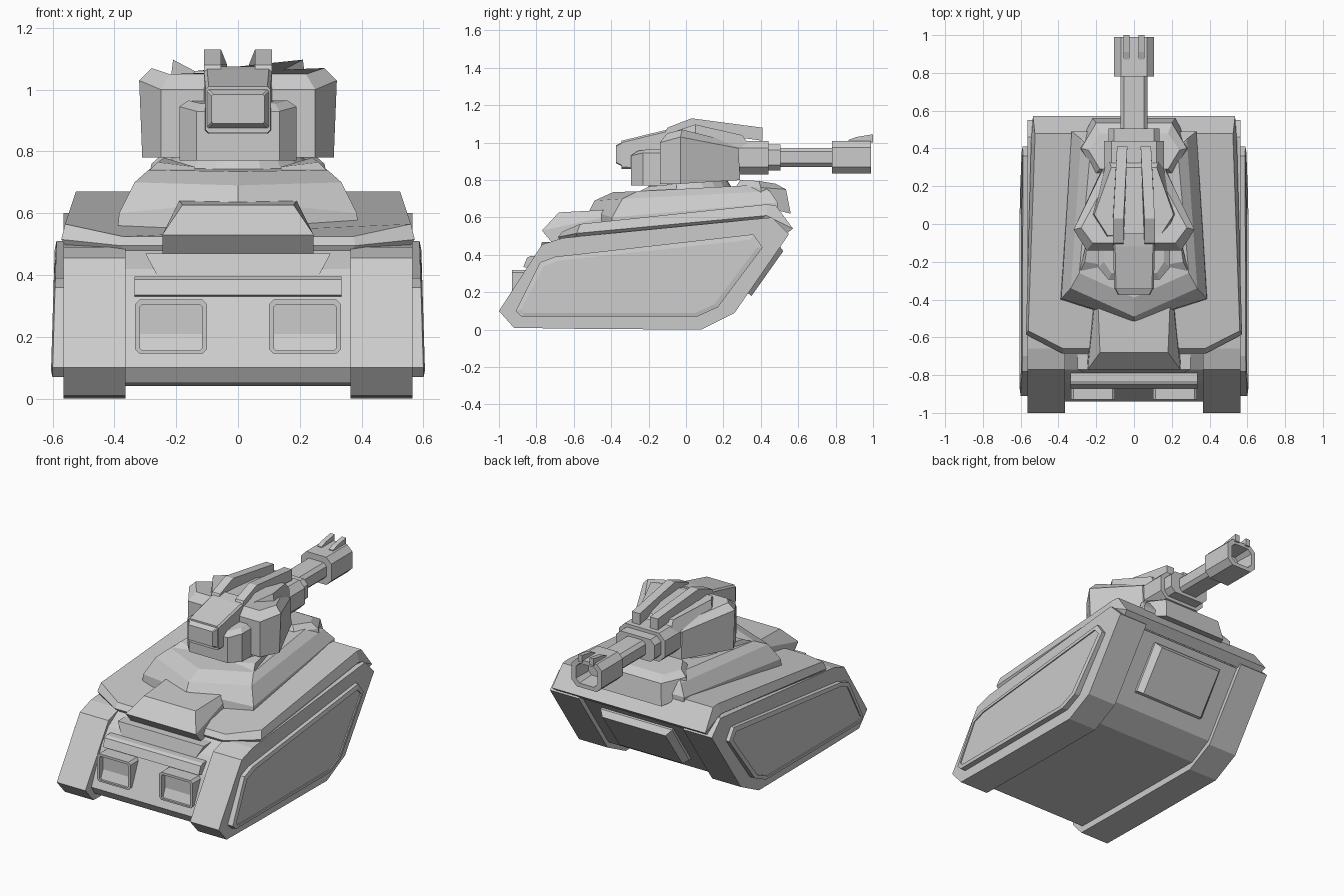
import bpy, bmesh


def finish(name, bm):
    bmesh.ops.recalc_face_normals(bm, faces=bm.faces)
    me = bpy.data.meshes.new(name)
    bm.to_mesh(me)
    bm.free()
    ob = bpy.data.objects.new(name, me)
    bpy.context.collection.objects.link(ob)
    return ob


def loft(name, rings, mirror=False):
    """Skin a stack of closed rings and cap both ends."""
    bm = bmesh.new()
    for s in ((1, -1) if mirror else (1,)):
        vs = [[bm.verts.new((s * x, y, z)) for x, y, z in r] for r in rings]
        n = len(vs[0])
        for a, b in zip(vs, vs[1:]):
            for i in range(n):
                j = (i + 1) % n
                bm.faces.new((a[i], a[j], b[j], b[i]))
        bm.faces.new(vs[0])
        bm.faces.new(vs[-1])
    return finish(name, bm)


def sym(half):
    """Complete a right-hand outline with its mirror image."""
    return half + [(-x, y, z) for x, y, z in reversed(half) if x > 0]


def stack(name, *halves):
    return loft(name, [sym(h) for h in halves])


def prism(name, profile, x0, x1, mirror=False):
    return loft(name, [[(x, y, z) for y, z in profile] for x in (x0, x1)], mirror)


def tube(name, sections, cx=0, mirror=False):
    """Chamfered boxes along y: (y, half width, z low, z high, chamfer)."""
    rings = []
    for y, w, a, b, c in sections:
        pts = [(w - c, a), (w, a + c), (w, b - c), (w - c, b),
               (c - w, b), (-w, b - c), (-w, a + c), (c - w, a)]
        rings.append([(cx + x, y, z) for x, z in pts])
    return loft(name, rings, mirror)


# Track housings with raised side panels
track = [(-1, .1), (-.92, .01), (-.6, .005), (.08, 0), (.26, .09), (.55, .51),
         (.46, .6), (-.66, .49), (-.77, .455)]
prism("track_housing", track, .365, .565, True)


def panel_ring(profile, x):
    return [(x - .03 * z, y, z) for y, z in profile]


outer = [(-.91, .1), (-.88, .07), (.06, .07), (.17, .12), (.41, .44), (.36, .51),
         (-.7, .39), (-.78, .36)]
inner = [(-.88, .11), (-.86, .09), (.05, .09), (.15, .135), (.38, .44), (.345, .48),
         (-.68, .37), (-.76, .34)]
loft("side_panel", [panel_ring(outer, .56), panel_ring(outer, .603),
                    panel_ring(inner, .608), panel_ring(inner, .601)], True)

# Lower hull between the tracks
hull = [(-.94, .1), (-.91, .05), (.1, .04), (.25, .12), (.51, .5), (.42, .58),
        (-.66, .49), (-.77, .42), (-.84, .33)]
prism("lower_hull", hull, -.37, .37)

# Rear hatch panel on the sloping tail
loft("rear_panel", [
    [(-.25, .29, .2), (.25, .29, .2), (.25, .47, .46), (-.25, .47, .46)],
    [(-.25, .325, .2), (.25, .325, .2), (.25, .495, .455), (-.25, .495, .455)],
    [(-.22, .35, .18), (.22, .35, .18), (.22, .52, .42), (-.22, .52, .42)]])

# Front bumper, intake wedge, hood and lamps
prism("front_bumper", [(-.84, .33), (-.87, .335), (-.85, .385), (-.83, .395), (-.74, .395)],
      -.335, .335)
stack("intake_wedge", [(.26, -.79, .395), (.26, -.68, .395)],
      [(.30, -.77, .47), (.30, -.66, .47)])
stack("front_hood", [(.245, -.72, .47), (.22, -.44, .5)],
      [(.245, -.77, .53), (.21, -.44, .6)],
      [(.18, -.68, .627), (.19, -.44, .64)])
tube("front_lamp", [(-.82, .117, .145, .32, .015), (-.93, .117, .145, .32, .015),
                    (-.93, .1, .155, .305, .008), (-.893, .1, .155, .305, .008)],
     .217, True)

# Upper deck with wraparound fenders
stack("fender_deck",
      [(.36, -.67, .47), (.55, -.58, .485), (.52, .40, .59), (.52, .52, .5)],
      [(.38, -.685, .495), (.572, -.585, .515), (.545, .43, .61), (.535, .572, .54)],
      [(.375, -.66, .525), (.56, -.565, .565), (.525, .43, .67), (.525, .48, .665)])

# Casemate under the turret and rear engine deck
stack("casemate",
      [(0, -.52, .56), (.39, -.40, .54), (.33, .49, .64)],
      [(0, -.515, .64), (.385, -.395, .60), (.33, .49, .68)],
      [(0, -.49, .69), (.335, -.34, .70), (.28, .45, .74)],
      [(0, -.39, .735), (.29, -.26, .74), (.23, .40, .775)])
stack("engine_deck",
      [(.2, .25, .7), (.3, .40, .66), (.22, .56, .62)],
      [(.2, .27, .77), (.28, .40, .76), (.2, .535, .75)],
      [(.18, .29, .8), (.24, .39, .795), (.18, .48, .78)])

# Turret ring and its corner plates
bm = bmesh.new()
bmesh.ops.create_cone(bm, segments=20, cap_ends=True, radius1=.25, radius2=.2, depth=.08)
bmesh.ops.translate(bm, verts=bm.verts, vec=(0, .02, .76))
finish("turret_ring", bm)
loft("ring_corner_plate", [
    [(.14, -.24, .73), (.29, -.26, .735), (.24, -.05, .74)],
    [(.14, -.22, .75), (.26, -.2, .765), (.24, -.05, .78)]], True)

# Turret body with angled cheeks
stack("turret_body",
      [(.25, -.14, .78), (.31, -.03, .78), (.17, .29, .8)],
      [(.25, -.14, 1.0), (.32, -.03, 1.03), (.17, .28, .97)],
      [(.22, -.1, 1.05), (.28, -.02, 1.07), (.15, .22, 1.01)])
stack("turret_roof",
      [(.16, -.09, 1.0), (.22, .05, 1.02), (.14, .36, .96)],
      [(.14, -.06, 1.06), (.21, .05, 1.097), (.12, .3, 1.04)])

# Turret nose: lower block and sensor housing
stack("nose_base",
      [(.135, -.295, .77), (.19, -.23, .77), (.19, -.1, .77)],
      [(.135, -.295, .93), (.19, -.23, .945), (.19, -.1, .945)],
      [(.12, -.26, .955), (.16, -.2, .965), (.16, -.1, .965)])
tube("sensor_housing", [(-.05, .11, .85, 1.075, .01), (-.12, .11, .85, 1.065, .01),
                        (-.345, .105, .86, 1.01, .01), (-.345, .1, .875, 1.0, .005),
                        (-.375, .085, .89, .985, .005)])

# Twin roof fins
fin = [(-.12, 1.04), (-.1, 1.08), (.03, 1.13), (.41, 1.08), (.41, 1.01), (.05, 1.06)]
loft("roof_fin", [[(x + (.01 if y < .2 else -.01), y, z) for y, z in fin]
                  for x in (.045, .1)], True)

# Gun: mantlet, collar, barrel and hollow muzzle
tube("gun_mantlet", [(.2, .16, .83, 1.01, .04), (.44, .16, .83, 1.01, .04),
                     (.44, .135, .85, .99, .03), (.505, .135, .85, .99, .03)])
tube("gun_barrel", [(.48, .072, .87, .972, .02), (.8, .072, .87, .972, .02)])
tube("gun_muzzle", [(.78, .105, .835, 1.01, .035), (.99, .105, .835, 1.01, .035),
                    (.99, .075, .86, .985, .025), (.87, .07, .865, .98, .02)])
prism("muzzle_sight", [(.87, 1.0), (.87, 1.015), (.91, 1.03), (1.0, 1.045), (1.0, 1.0)],
      .025, .055, True)
